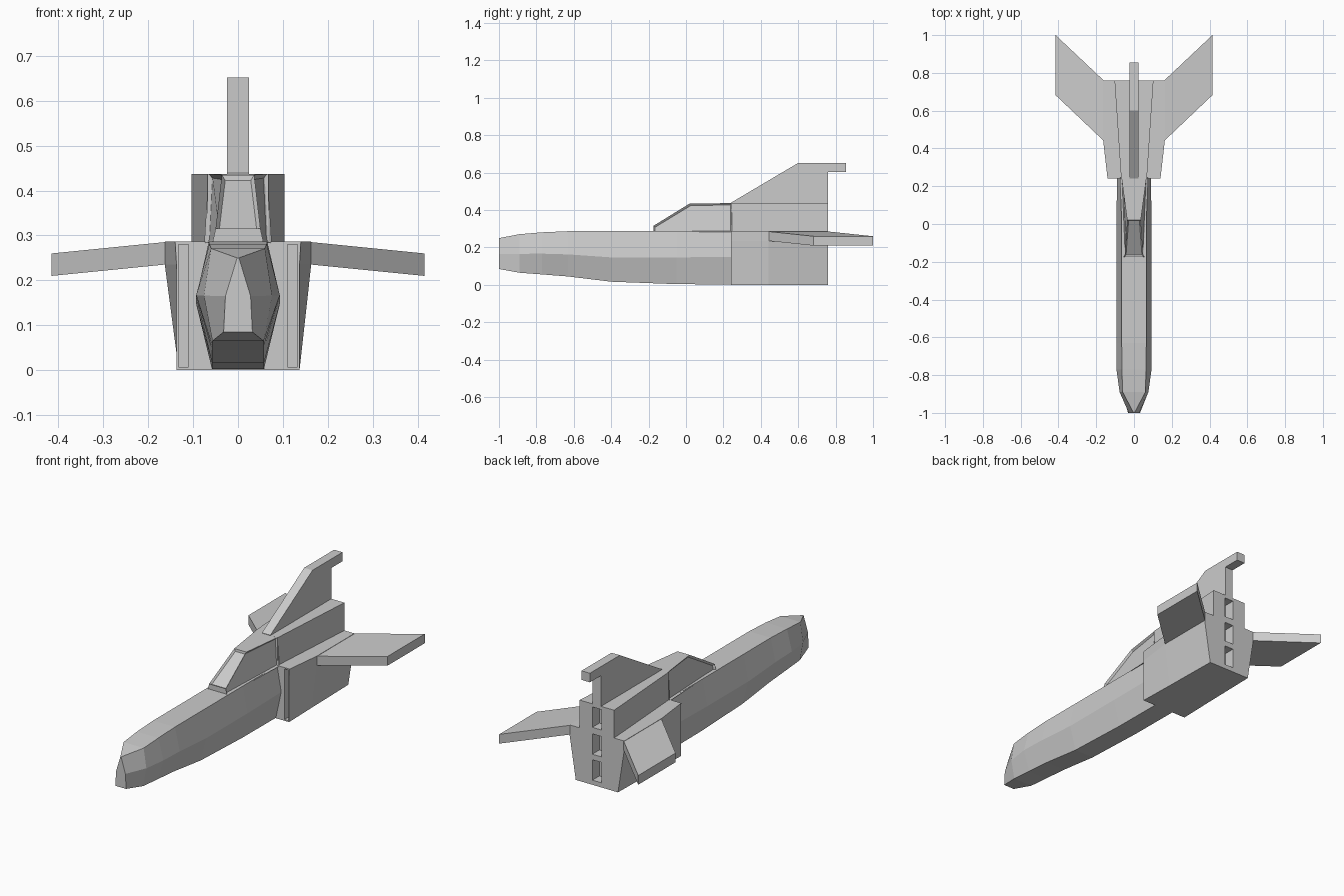
import bpy, bmesh

if "Cube" in bpy.data.objects:
    bpy.data.objects.remove(bpy.data.objects["Cube"])


def make(name, verts, faces):
    bm = bmesh.new()
    vs = [bm.verts.new(v) for v in verts]
    for f in faces:
        bm.faces.new([vs[i] for i in f])
    bmesh.ops.recalc_face_normals(bm, faces=bm.faces)
    me = bpy.data.meshes.new(name)
    bm.to_mesh(me)
    bm.free()
    ob = bpy.data.objects.new(name, me)
    bpy.context.collection.objects.link(ob)
    return ob


def loft(name, sections):
    """Sections are (y, [(half_width, z) from bottom to top]), mirrored in x."""
    verts, faces = [], []
    for y, half in sections:
        verts += [(x, y, z) for x, z in half]
        verts += [(-x, y, z) for x, z in reversed(half)]
    n = 2 * len(sections[0][1])
    for s in range(len(sections) - 1):
        for i in range(n):
            a, b = s * n + i, s * n + (i + 1) % n
            faces.append((a, b, b + n, a + n))
    faces += [tuple(range(n)), tuple(range(len(verts) - n, len(verts)))]
    return make(name, verts, faces)


def box(name, x0, x1, y0, y1, z0, z1):
    v = [(x, y, z) for x in (x0, x1) for y in (y0, y1) for z in (z0, z1)]
    return make(name, v, [(0, 1, 3, 2), (4, 5, 7, 6), (0, 1, 5, 4),
                          (2, 3, 7, 6), (0, 2, 6, 4), (1, 3, 7, 5)])


def cut(target, *dims):
    cutter = box(target.name + "_cutter", *dims)
    cutter.hide_render = True
    cutter.hide_set(True)
    mod = target.modifiers.new("Recess", 'BOOLEAN')
    mod.operation = 'DIFFERENCE'
    mod.solver = 'EXACT'
    mod.object = cutter


# Long six-sided nose and fuselage: y, bottom, middle, top
rows = [
    (-1.00, (.032, .085), (.028, .165), (.002, .250)),
    (-0.89, (.057, .065), (.076, .166), (.060, .271)),
    (-0.77, (.058, .056), (.093, .167), (.064, .281)),
    (-0.63, (.058, .045), (.093, .163), (.065, .287)),
    (-0.40, (.058, .017), (.093, .147), (.065, .287)),
    (-0.05, (.058, .004), (.093, .147), (.065, .287)),
    (0.26, (.058, .002), (.090, .150), (.065, .286)),
]
loft("fuselage", [(r[0], r[1:]) for r in rows])

# Rear hull with tall intake slots in front
hull = loft("rear_hull", [
    (.24, [(.137, 0), (.137, .235), (.140, .287)]),
    (.44, [(.132, 0), (.163, .235), (.163, .287)]),
    (.76, [(.126, 0), (.163, .235), (.163, .287)])])
for s in (-1, 1):
    a, b = sorted((s * .110, s * .132))
    cut(hull, a, b, .20, .29, .007, .28)

# Raised spine widening towards the tail
spine = loft("spine", [
    (.24, [(.068, .28), (.068, .437)]),
    (.76, [(.103, .28), (.103, .437)])])

# Three stacked exhaust openings in the rear face
for part, z0, z1 in ((hull, .025, .135), (hull, .165, .275), (spine, .31, .42)):
    cut(part, -.027, .027, .70, .80, z0, z1)

# Canopy with recessed windscreen and side windows
half = [(.057, -.175, .283), (.075, .245, .283), (.066, .245, .437),
        (.036, .02, .435), (.050, -.175, .315)]
canopy = make("canopy", half + [(-x, y, z) for x, y, z in half],
              [(0, 1, 2, 3, 4), (5, 6, 7, 8, 9), (0, 4, 9, 5),
               (4, 3, 8, 9), (3, 2, 7, 8), (2, 1, 6, 7), (1, 0, 5, 6)])
bm = bmesh.new()
bm.from_mesh(canopy.data)
bm.faces.ensure_lookup_table()
bmesh.ops.inset_individual(bm, faces=[bm.faces[i] for i in (0, 1, 3)],
                           thickness=.011, depth=-.010)
bm.to_mesh(canopy.data)
bm.free()

# Swept tail fin with an overhanging tip
profile = [(.24, .43), (.24, .439), (.60, .652), (.855, .652),
           (.855, .603), (.76, .603), (.76, .43)]
n = len(profile)
make("tail_fin", [(x, y, z) for x in (-.025, .025) for y, z in profile],
     [tuple(range(n)), tuple(range(n, 2 * n))]
     + [(i, (i + 1) % n, (i + 1) % n + n, i + n) for i in range(n)])

# Swept, drooping wings
for side, s in (("left", -1), ("right", 1)):
    plan = [(.155, .435), (.415, .682), (.415, 1.0), (.155, .755)]
    v = [(s * x, y, (.286 if x < .3 else .260) - t)
         for t in (0, .05) for x, y in plan]
    make(side + "_wing", v, [(0, 1, 2, 3), (4, 5, 6, 7)]
         + [(i, (i + 1) % 4, (i + 1) % 4 + 4, i + 4) for i in range(4)])
